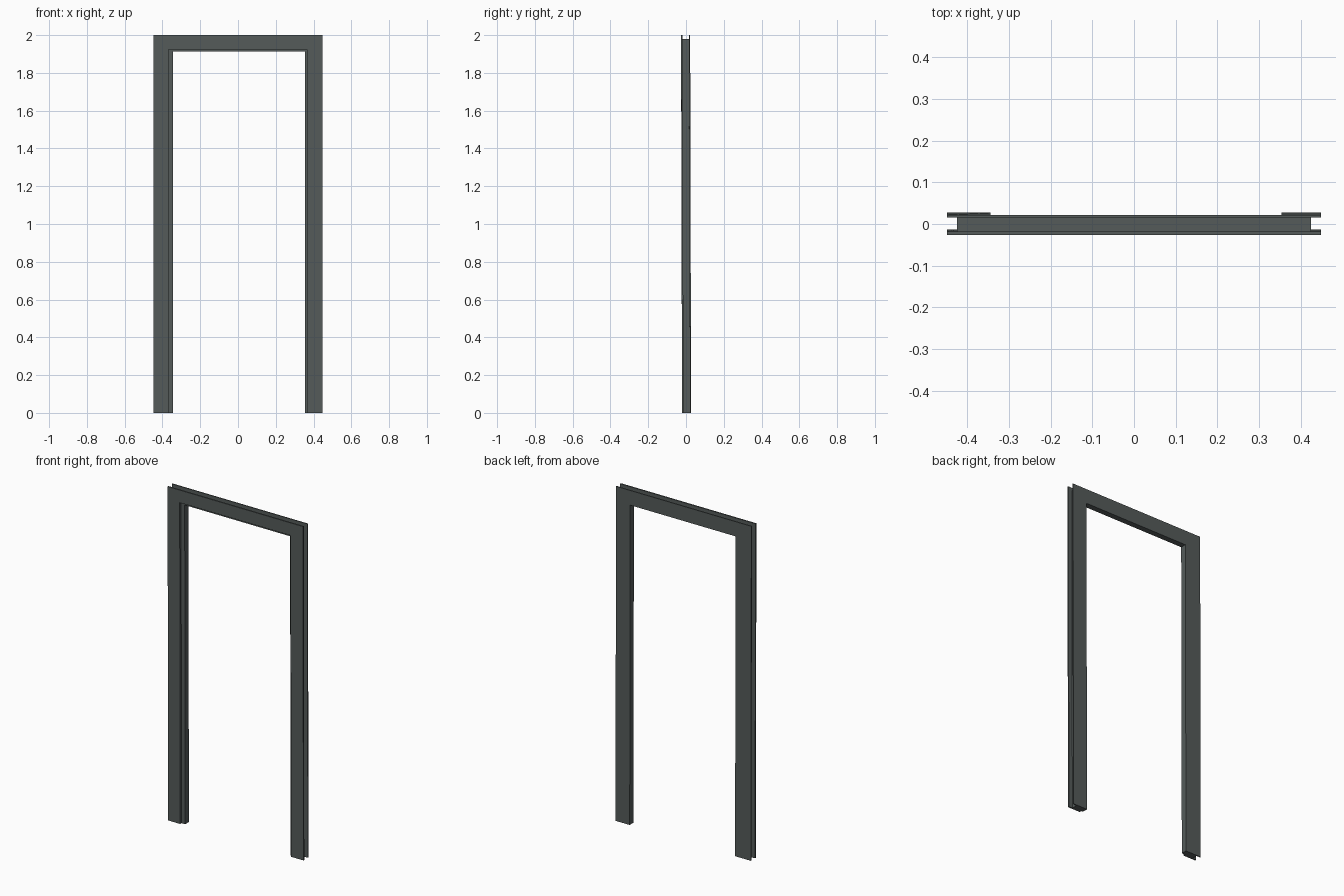
import bpy, bmesh

if "Cube" in bpy.data.objects:
    bpy.data.objects.remove(bpy.data.objects["Cube"])

HALF_W, HEIGHT, LEAN = 0.448, 2.0, 0.005

# Frame cross-section: inset from the outer edge on (left, top, right), then depth y
edge = (0, 0, 0)                   # outer rim of both flanges
core = (0.024, 0.02, 0.024)        # bottom of the groove between flanges
rebate = (0.080, 0.075, 0.082)     # inner edge of the front flange
stop = (0.104, 0.088, 0.094)       # inner face of the door stop
section = [
    (edge, -0.026), (rebate, -0.026), (rebate, -0.013), (stop, -0.013),
    (stop, 0.022), (edge, 0.022), (edge, 0.016), (core, 0.016),
    (core, -0.018), (edge, -0.018),
]

# Door frame: section swept up the left jamb, over the head, down the right jamb
bm = bmesh.new()
rings = []
for i in range(4):
    ring = []
    for (left, top, right), y in section:
        x = -HALF_W + left if i < 2 else HALF_W - right
        at_foot = i in (0, 3)
        z = 0 if at_foot else HEIGHT - top
        ring.append(bm.verts.new((x, y + (LEAN if at_foot else 0), z)))
    rings.append(ring)

n = len(section)
for a, b in zip(rings, rings[1:]):
    for j in range(n):
        k = (j + 1) % n
        bm.faces.new((a[j], a[k], b[k], b[j]))

# Foot caps
bm.faces.new(rings[0])
bm.faces.new(rings[-1])
bmesh.ops.recalc_face_normals(bm, faces=bm.faces)

mesh = bpy.data.meshes.new("door_frame")
bm.to_mesh(mesh)
bm.free()
frame = bpy.data.objects.new("door_frame", mesh)
bpy.context.collection.objects.link(frame)

# Dark grey-green paint
paint = bpy.data.materials.new("dark_grey_paint")
paint.diffuse_color = (0.09, 0.105, 0.102, 1)
paint.use_nodes = True
paint.node_tree.nodes["Principled BSDF"].inputs["Base Color"].default_value = paint.diffuse_color
mesh.materials.append(paint)
